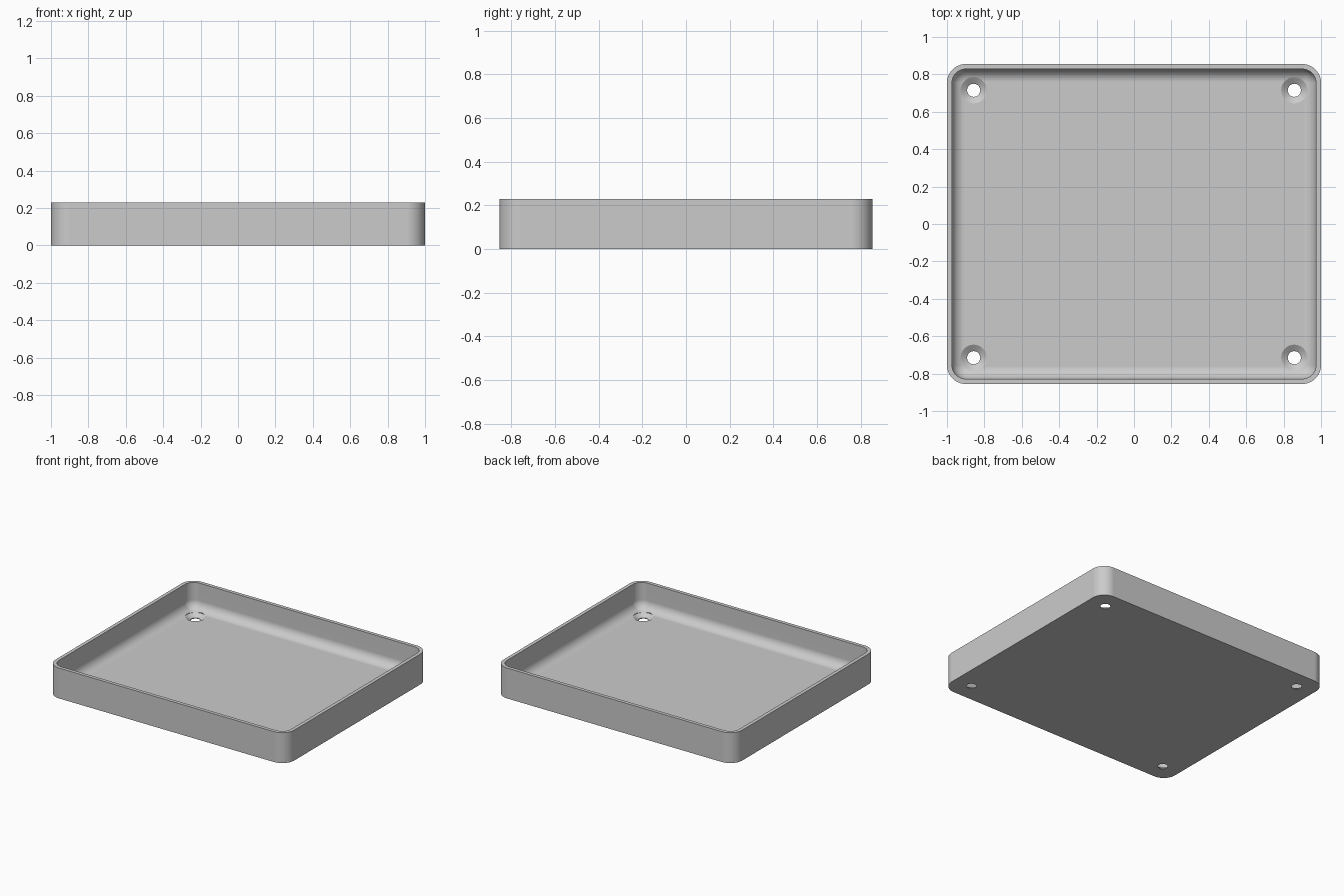
import bpy, bmesh, math

if "Cube" in bpy.data.objects:
    bpy.data.objects.remove(bpy.data.objects["Cube"])

HX, HY, H = 1.0, 0.855, 0.23      # half sizes and height
WALL, FLOOR = 0.027, 0.03         # wall and floor thickness
CORNER, FILLET = 0.10, 0.068      # outer corner radius, inner floor fillet
SEG = 12

grey = bpy.data.materials.new("grey")
grey.diffuse_color = (0.6, 0.6, 0.6, 1)
grey.use_nodes = True
grey.node_tree.nodes["Principled BSDF"].inputs["Base Color"].default_value = grey.diffuse_color


def rounded_loop(bm, inset, z):
    """Rounded rectangle of vertices, inset from the outer outline."""
    r = CORNER - inset
    verts = []
    for q, (sx, sy) in enumerate([(1, 1), (-1, 1), (-1, -1), (1, -1)]):
        for i in range(SEG + 1):
            a = math.pi / 2 * (q + i / SEG)
            verts.append(bm.verts.new((sx * (HX - CORNER) + r * math.cos(a),
                                       sy * (HY - CORNER) + r * math.sin(a), z)))
    return verts


def skin(bm, loops):
    """Bridge successive loops and cap both ends."""
    for a, b in zip(loops, loops[1:]):
        n = len(a)
        for i in range(n):
            j = (i + 1) % n
            bm.faces.new((a[i], a[j], b[j], b[i]))
    bm.faces.new(loops[0][::-1])
    bm.faces.new(loops[-1])


def make_object(name, bm):
    bmesh.ops.recalc_face_normals(bm, faces=bm.faces)
    mesh = bpy.data.meshes.new(name)
    bm.to_mesh(mesh)
    bm.free()
    ob = bpy.data.objects.new(name, mesh)
    bpy.context.collection.objects.link(ob)
    mesh.materials.append(grey)
    return ob


# Tray shell: outside wall, rim, inside wall, filleted floor
bm = bmesh.new()
profile = [(0, 0), (0, H), (WALL, H)]
for i in range(11):
    a = math.pi / 2 * i / 10
    profile.append((WALL + FILLET * (1 - math.cos(a)),
                    FLOOR + FILLET * (1 - math.sin(a))))
skin(bm, [rounded_loop(bm, d, z) for d, z in profile])
tray = make_object("tray", bm)

# Countersunk screw holes, one per corner
bm = bmesh.new()
for sx in (-1, 1):
    for sy in (-1, 1):
        loops = []
        for r, z in [(0.035, -0.05), (0.035, 0.006), (0.07, FLOOR), (0.07, 0.09)]:
            loops.append([bm.verts.new((sx * 0.857 + r * math.cos(math.tau * i / 40),
                                        sy * 0.715 + r * math.sin(math.tau * i / 40), z))
                          for i in range(40)])
        skin(bm, loops)
cutter = make_object("screw_hole_cutter", bm)
cutter.hide_render = True

cut = tray.modifiers.new("screw_holes", 'BOOLEAN')
cut.operation = 'DIFFERENCE'
cut.solver = 'EXACT'
cut.object = cutter
bpy.context.view_layer.objects.active = tray
tray.select_set(True)
bpy.ops.object.modifier_apply(modifier=cut.name)
bpy.data.objects.remove(cutter)

# Smooth curves, crisp edges, flat floor
bpy.ops.object.shade_smooth_by_angle(angle=math.radians(30))
weighted = tray.modifiers.new("flat_floor", 'WEIGHTED_NORMAL')
weighted.keep_sharp = True
